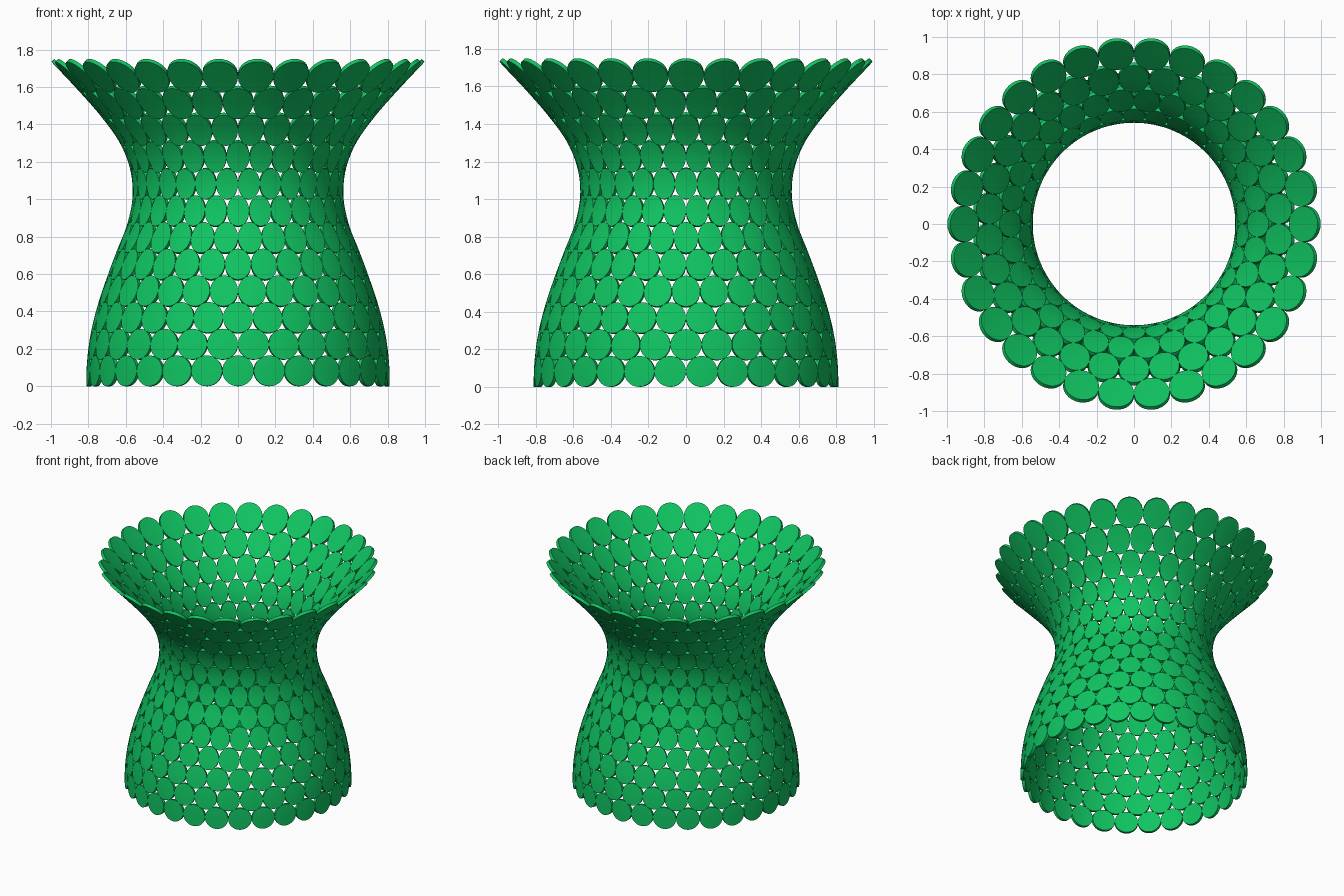
import bpy, bmesh, math

cube = bpy.data.objects.get("Cube")
if cube:
    bpy.data.objects.remove(cube)

HEIGHT = 1.735
ROWS, COLUMNS, SIDES, RINGS = 12, 30, 28, 3
THICKNESS = 0.022
# Outer radius at equal height steps, from foot to rim
RADII = [0.812, 0.806, 0.786, 0.75, 0.702, 0.648, 0.592,
         0.564, 0.576, 0.632, 0.735, 0.862, 0.998]

green = bpy.data.materials.new("leaf green")
green.use_nodes = True
color = (0.005, 0.55, 0.12, 1)
green.diffuse_color = color
green.node_tree.nodes["Principled BSDF"].inputs["Base Color"].default_value = color


def radius_at(z):
    """Smooth curve through the profile radii."""
    s = min(max(z / HEIGHT, 0), 1) * (len(RADII) - 1)
    i = min(int(s), len(RADII) - 2)
    t = s - i
    b, c = RADII[i], RADII[i + 1]
    a = RADII[i - 1] if i else b
    d = RADII[i + 2] if i + 2 < len(RADII) else 2 * c - b
    return b + t / 2 * (c - a + t * (2 * a - 5 * b + 4 * c - d + t * (3 * (b - c) + d - a)))


def on_surface(angle, z):
    r = radius_at(z)
    return (r * math.cos(angle), r * math.sin(angle), z)


def add_disc(bm, angle, z, half_angle, half_height):
    """Round scale that follows the curved wall."""
    centre = bm.verts.new(on_surface(angle, z))
    inner = None
    for ring in range(1, RINGS + 1):
        k = ring / RINGS
        loop = []
        for i in range(SIDES):
            a = 2 * math.pi * i / SIDES
            loop.append(bm.verts.new(on_surface(angle + k * half_angle * math.cos(a),
                                                z + k * half_height * math.sin(a))))
        for i in range(SIDES):
            j = (i + 1) % SIDES
            if inner:
                bm.faces.new((inner[i], loop[i], loop[j], inner[j]))
            else:
                bm.faces.new((centre, loop[i], loop[j]))
        inner = loop


# Stacked rows of touching discs, every other row shifted by half a disc
disc_height = HEIGHT / (1 + (ROWS - 1) * math.sqrt(3) / 2)
pitch = disc_height * math.sqrt(3) / 2
step = 2 * math.pi / COLUMNS
for row in range(ROWS):
    bm = bmesh.new()
    shift = 0.5 if row % 2 == 0 else 0
    for column in range(COLUMNS):
        add_disc(bm, (column + shift) * step, disc_height / 2 + row * pitch,
                 step / 2, disc_height / 2)
    mesh = bpy.data.meshes.new(f"disc_row_{row + 1}")
    bm.to_mesh(mesh)
    bm.free()
    mesh.materials.append(green)
    obj = bpy.data.objects.new(f"disc_row_{row + 1}", mesh)
    bpy.context.collection.objects.link(obj)
    solid = obj.modifiers.new("thickness", 'SOLIDIFY')
    solid.thickness = THICKNESS
    solid.offset = -1
    # Smooth faces with crisp rims
    bpy.ops.object.select_all(action='DESELECT')
    obj.select_set(True)
    bpy.context.view_layer.objects.active = obj
    bpy.ops.object.modifier_apply(modifier=solid.name)
    bpy.ops.object.shade_smooth_by_angle(angle=math.radians(35))
